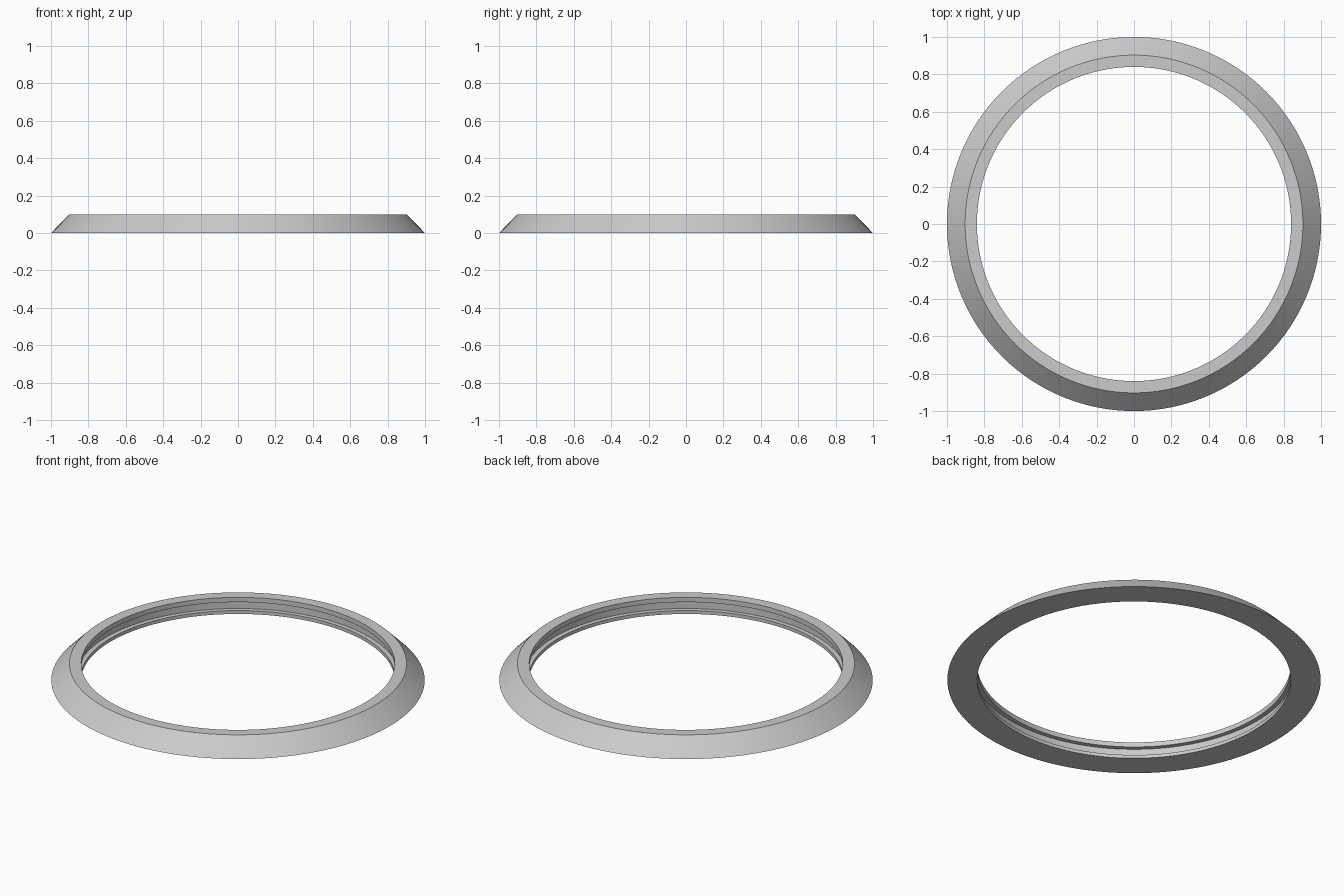
import bpy, bmesh, math

cube = bpy.data.objects.get("Cube")
if cube:
    bpy.data.objects.remove(cube)

SEGMENTS = 128
R_IN, R_GROOVE, R_TOP, R_OUT = 0.84, 0.866, 0.903, 1.0
HEIGHT, GROOVE_LOW, GROOVE_HIGH = 0.098, 0.02, 0.07

# Plain grey material
grey = bpy.data.materials.new("light_grey")
grey.use_nodes = True
colour = (0.6, 0.6, 0.6, 1)
grey.diffuse_color = colour
grey.node_tree.nodes["Principled BSDF"].inputs["Base Color"].default_value = colour

# Ring cross-section: bevelled outside, grooved inside
profile = [(R_OUT, 0), (R_TOP, HEIGHT), (R_IN, HEIGHT),
           (R_IN, GROOVE_HIGH), (R_GROOVE, GROOVE_HIGH),
           (R_GROOVE, GROOVE_LOW), (R_IN, GROOVE_LOW), (R_IN, 0)]

# Revolve the closed section around z
bm = bmesh.new()
verts = [bm.verts.new((r, 0, z)) for r, z in profile]
edges = [bm.edges.new((v, verts[i - 1])) for i, v in enumerate(verts)]
bmesh.ops.spin(bm, geom=verts + edges, cent=(0, 0, 0), axis=(0, 0, 1),
               angle=math.tau, steps=SEGMENTS, use_merge=True)
bmesh.ops.remove_doubles(bm, verts=bm.verts, dist=0.0001)
bmesh.ops.recalc_face_normals(bm, faces=bm.faces)

mesh = bpy.data.meshes.new("bevelled_ring")
bm.to_mesh(mesh)
bm.free()
mesh.materials.append(grey)
ring = bpy.data.objects.new("bevelled_ring", mesh)
bpy.context.collection.objects.link(ring)

# Smooth around the ring, crisp at the section corners
bpy.context.view_layer.objects.active = ring
ring.select_set(True)
bpy.ops.object.shade_smooth_by_angle(angle=math.radians(30))
